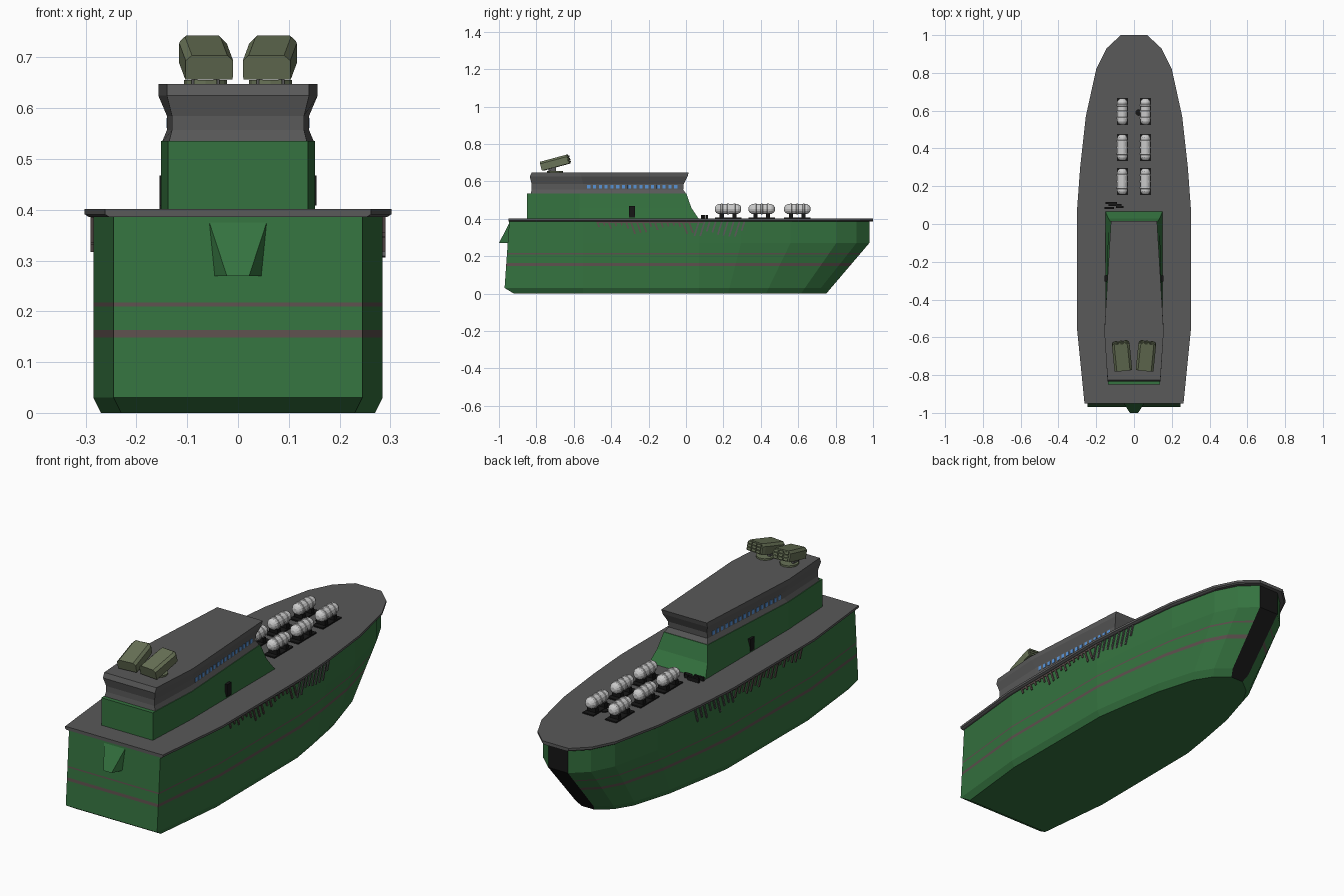
import bpy, bmesh, math, random
from mathutils import Matrix, Vector

if "Cube" in bpy.data.objects:
    bpy.data.objects.remove(bpy.data.objects["Cube"])

random.seed(4)


def mat(name, r, g, b):
    m = bpy.data.materials.new(name)
    m.diffuse_color = (r, g, b, 1)
    m.use_nodes = True
    m.node_tree.nodes["Principled BSDF"].inputs["Base Color"].default_value = m.diffuse_color
    return m


GREEN = mat("green_paint", 0.035, 0.17, 0.05)
GREY = mat("deck_grey", 0.1, 0.1, 0.1)
BLACK = mat("black_paint", 0.008, 0.008, 0.008)
RUST = mat("stripe_brown", 0.11, 0.08, 0.075)
BLUE = mat("window_blue", 0.1, 0.3, 0.7)
OLIVE = mat("olive_paint", 0.14, 0.17, 0.095)
WHITE = mat("tank_white", 0.62, 0.62, 0.62)


def make(name, bm, mats, matrix=Matrix()):
    bmesh.ops.recalc_face_normals(bm, faces=bm.faces)
    me = bpy.data.meshes.new(name)
    bm.to_mesh(me)
    bm.free()
    for m in mats:
        me.materials.append(m)
    ob = bpy.data.objects.new(name, me)
    bpy.context.collection.objects.link(ob)
    ob.matrix_world = matrix
    return ob


def loft(name, rings, mats, pick=lambda band, seg: 0, matrix=Matrix()):
    """Skin closed rings of equal length and cap both ends."""
    bm = bmesh.new()
    rows = [[bm.verts.new(p) for p in r] for r in rings]
    n = len(rows[0])
    for b in range(len(rows) - 1):
        for s in range(n):
            t = (s + 1) % n
            f = bm.faces.new((rows[b][s], rows[b][t], rows[b + 1][t], rows[b + 1][s]))
            f.material_index = pick(b, s)
    bm.faces.new(rows[0][::-1])
    bm.faces.new(rows[-1])
    return make(name, bm, mats, matrix)


def mirror_ring(half, z):
    """Half outline (stern to bow, x > 0) to a full ring at height z."""
    return [(x, y, z) for x, y in half] + [(-x, y, z) for x, y in reversed(half)]


def box(name, loc, size, m, rot=Matrix(), parent=Matrix()):
    bm = bmesh.new()
    bmesh.ops.create_cube(bm, size=1, matrix=Matrix.Diagonal((*size, 1)))
    return make(name, bm, [m], parent @ Matrix.Translation(loc) @ rot)


def disc(name, loc, r, h, m):
    bm = bmesh.new()
    bmesh.ops.create_cone(bm, cap_ends=True, segments=12, radius1=r, radius2=r, depth=h)
    return make(name, bm, [m], Matrix.Translation(loc))


# Deck slab
deck = [(.262, -.95), (.302, -.55), (.302, .07), (.285, .3), (.255, .57),
        (.2, .82), (.145, .93), (.07, 1.0)]
under = [(x - .008, y) for x, y in deck]
loft("deck", [mirror_ring(under, .386), mirror_ring(deck, .391), mirror_ring(deck, .402)], [GREY])


# Hull: deck outline pulled in, bow raked back toward the keel
def hull_ring(z):
    bow = .98 if z >= .27 else .75 + .23 * z / .27
    stern = -.92 if z == 0 else -.97 + .025 * (z - .03) / .357
    inset = .032 if z == 0 else .017
    half = []
    for i, (x, y) in enumerate(deck):
        yy = stern if i == 0 else (y if y < .1 else y * bow)
        taper = 1 - .12 * max(0, y) * (1 - min(1, z / .27))
        half.append((max(.03, (x - inset) * taper), yy))
    return mirror_ring(half, z)


levels = [0, .03, .148, .163, .21, .217, .27, .388]
BOW = len(deck) - 1
loft("hull", [hull_ring(z) for z in levels], [GREEN, RUST, BLACK],
     lambda b, s: 2 if s == BOW else (1 if b in (2, 4) else 0))

# Stern wedge
bm = bmesh.new()
v = [bm.verts.new(p) for p in [(-.06, -.94, .386), (.06, -.94, .386), (-.022, -1, .27),
                               (.022, -1, .27), (-.05, -.945, .27), (.05, -.945, .27)]]
for f in [(0, 1, 3, 2), (2, 3, 5, 4), (0, 2, 4), (1, 5, 3), (0, 4, 5, 1)]:
    bm.faces.new([v[i] for i in f])
make("stern_wedge", bm, [GREEN])

# Cabin: green base and flared grey bridge
base = [(.400, [(.138, -.85), (.152, -.57), (.152, .068)]),
        (.460, [(.138, -.85), (.152, -.57), (.135, .028)]),
        (.535, [(.138, -.85), (.152, -.57), (.118, .002)])]
bridge = [(.533, [(.136, -.83), (.150, -.57), (.116, 0)]),
          (.557, [(.130, -.825), (.140, -.55), (.105, -.015)]),
          (.585, [(.130, -.825), (.140, -.55), (.105, -.012)]),
          (.625, [(.140, -.835), (.157, -.56), (.120, .008)]),
          (.648, [(.140, -.825), (.157, -.57), (.122, .015)])]
loft("cabin_base", [mirror_ring(h, z) for z, h in base], [GREEN])
loft("bridge", [mirror_ring(h, z) for z, h in bridge], [GREY])

# Windows and side doors
for side in (1, -1):
    for i in range(16):
        y = -.52 + i * .031
        box("window", (side * (.14 - .0652 * (y + .55)), y, .571), (.004, .017, .02), BLUE,
            Matrix.Rotation(side * .065, 4, 'Z'))
    box("side_door", (side * .147, -.288, .438), (.016, .032, .06), BLACK)

# Deck tanks on cradles
tank_profile = [(-.07, .01), (-.064, .02), (-.052, .027), (-.04, .027), (-.038, .03), (-.03, .03),
                (-.028, .027), (-.006, .027), (-.004, .03), (.004, .03), (.006, .027), (.028, .027),
                (.03, .03), (.038, .03), (.04, .027), (.052, .027), (.064, .02), (.07, .01)]
for x in (-.062, .06):
    for y in (.225, .405, .595):
        rings = [[(r * math.cos(a * math.tau / 14), yy, r * math.sin(a * math.tau / 14))
                  for a in range(14)] for yy, r in tank_profile]
        loft("tank", rings, [WHITE], matrix=Matrix.Translation((x, y, .452)))
        box("tank_plate", (x, y, .404), (.058, .142, .008), BLACK)
        for dy in (-.034, .034):
            box("tank_cradle", (x, y + dy, .416), (.046, .022, .026), BLACK)

# Roof launchers: chamfered boxes, pitched up and toed outward
section = [(-.047, -.024), (.047, -.024), (.047, .014), (.035, .025), (-.035, .025), (-.047, .014)]
for side in (1, -1):
    m = (Matrix.Translation((side * .064, -.698, .7)) @ Matrix.Rotation(-side * .1, 4, 'Z')
         @ Matrix.Rotation(math.radians(15), 4, 'X'))
    loft("launcher_box", [[(x * k, y, z) for x, z in section]
                          for y, k in ((-.077, 1), (.055, 1), (.072, .93))], [OLIVE], matrix=m)
    for i in (-1, 0, 1):
        for j in (-1, 0, 1):
            box("launch_tube", (i * .026, .073, j * .0145), (.021, .01, .011), OLIVE, parent=m)
    disc("launcher_turntable", (side * .064, -.7, .651), .042, .01, OLIVE)
    for dx in (-.022, .022):
        box("launcher_leg", (side * .064 + dx, -.715, .668), (.012, .04, .04), GREY)


# Rust streaks below the deck edge
def hull_x(y):
    for (x0, y0), (x1, y1) in zip(deck, deck[1:]):
        if y0 <= y <= y1:
            return x0 + (x1 - x0) * (y - y0) / (y1 - y0) - .017
    return .28


for side in (1, -1):
    for i in range(26):
        y = -.47 + i * .031
        length = random.uniform(.05, .09) if y > .05 else random.uniform(.02, .075)
        box("rust_streak", (side * (hull_x(y) + .002), y, .388 - length / 2), (.006, .009, length),
            GREY if y > .05 else RUST, Matrix.Rotation(-.3 if y > .05 else .35, 4, 'X'))
    box("rust_band", (side * .286, -.19, .383), (.005, .56, .012), RUST)

# Small deck gear ahead of the cabin
for x, y, w in ((-.13, .085, .05), (-.1, .1, .07), (-.12, .112, .06), (-.075, .09, .04)):
    box("deck_gear", (x, y, .41), (w, .01, .02), BLACK)
disc("deck_hatch", (.025, .59, .403), .018, .006, BLACK)
